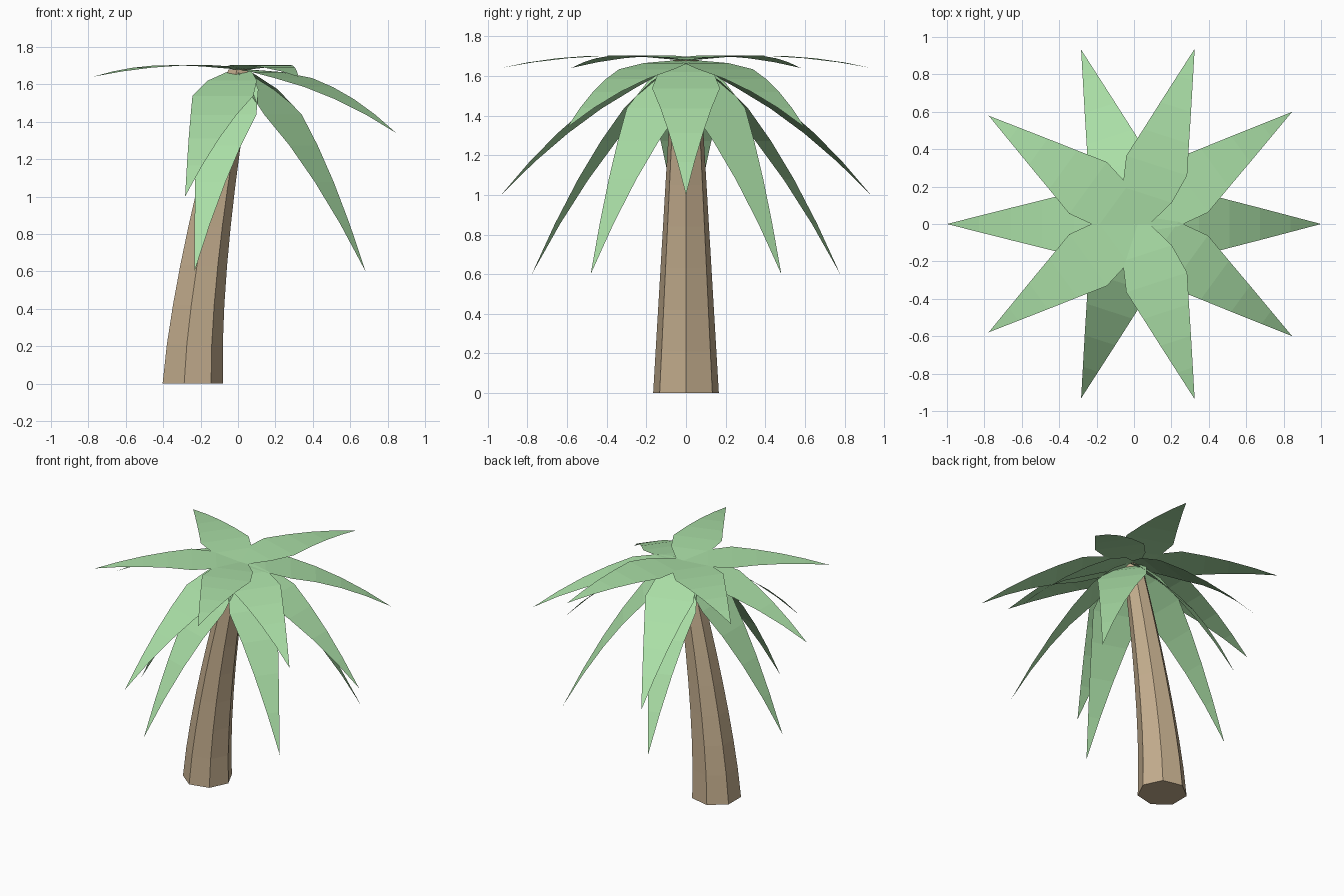
import bpy, bmesh, math

if "Cube" in bpy.data.objects:
    bpy.data.objects.remove(bpy.data.objects["Cube"])

def material(name, rgb):
    m = bpy.data.materials.new(name)
    m.diffuse_color = (*rgb, 1)
    m.use_nodes = True
    m.node_tree.nodes["Principled BSDF"].inputs["Base Color"].default_value = m.diffuse_color
    return m

def make_object(name, bm, mat):
    me = bpy.data.meshes.new(name)
    bm.to_mesh(me)
    bm.free()
    me.materials.append(mat)
    ob = bpy.data.objects.new(name, me)
    bpy.context.collection.objects.link(ob)
    return ob

BARK = material("bark", (0.55, 0.42, 0.27))
LEAF = material("leaf", (0.40, 0.73, 0.38))
CX, TOP = 0.02, 1.68          # crown centre

# Trunk: seven-sided, tapering and leaning
bm = bmesh.new()
SIDES, STEPS = 7, 8
rings = []
for i in range(STEPS + 1):
    t = i / STEPS
    r = 0.17 - 0.102 * t
    x = -0.25 + (CX + 0.24) * t ** 1.5
    rings.append([bm.verts.new((x + r * math.cos(math.tau * k / SIDES),
                                r * math.sin(math.tau * k / SIDES), TOP * t))
                  for k in range(SIDES)])
for a, b in zip(rings, rings[1:]):
    for k in range(SIDES):
        n = (k + 1) % SIDES
        bm.faces.new((a[k], a[n], b[n], b[k]))
bm.faces.new(rings[0][::-1])
bm.faces.new(rings[-1])
make_object("trunk", bm, BARK)

# Fronds: flat tapering blades that follow a drooping curve
HALF_WIDTHS = [0.05, 0.138, 0.171, 0.128, 0.086, 0.043]

def frond(name, degrees, reach, slope, droop):
    ang = math.radians(degrees)
    c, s = math.cos(ang), math.sin(ang)
    bm = bmesh.new()

    def point(t, side):
        u = reach * t
        return bm.verts.new((CX + u * c - side * s, u * s + side * c,
                             TOP + slope * t - droop * t * t))
    n = len(HALF_WIDTHS)
    rows = [(point(i / n, -w), point(i / n, w)) for i, w in enumerate(HALF_WIDTHS)]
    for a, b in zip(rows, rows[1:]):
        bm.faces.new((a[0], b[0], b[1], a[1]))
    bm.faces.new((rows[-1][0], point(1, 0), rows[-1][1]))
    make_object(name, bm, LEAF)

# reach, slope, droop of each kind
LOW = (0.98, -0.30, 0.38)
MID = (1.02, -0.04, 0.30)
HIGH = (0.985, 0.12, 0.16)
HANGING = (0.818, -0.55, 0.53)

for i, kind in enumerate([LOW, MID, HIGH, LOW, HIGH, MID, HIGH, LOW, HIGH, MID]):
    frond(f"upper_frond_{i}", 36 * i, *kind)
for i in range(5):
    frond(f"hanging_frond_{i}", 36 + 72 * i, *HANGING)
